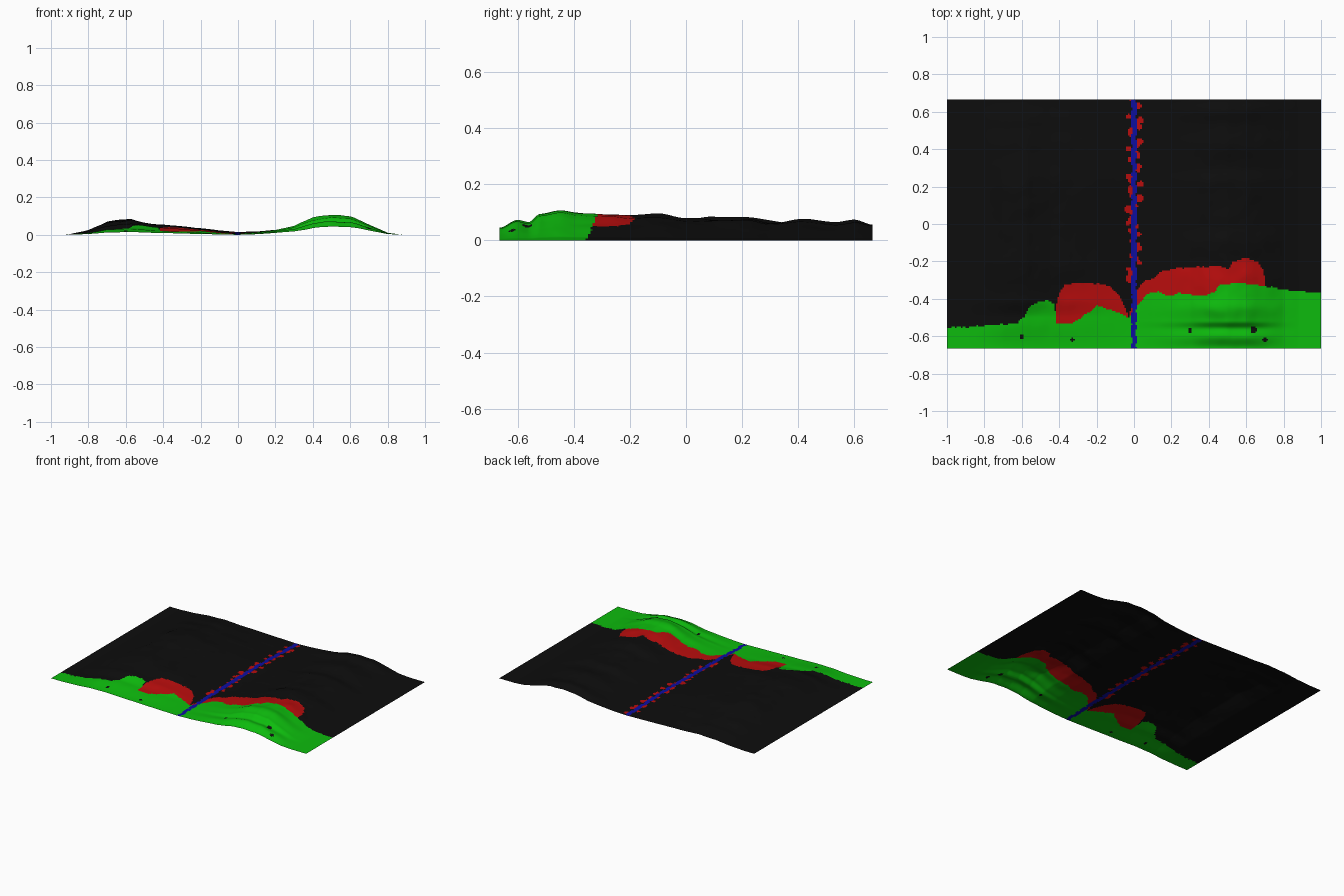
import bpy, bmesh, math, random
from mathutils import Vector, noise

if "Cube" in bpy.data.objects:
    bpy.data.objects.remove(bpy.data.objects["Cube"])

random.seed(4)
NX, NY = 240, 160
HX, HY = 1.0, 0.665


def curve(points, t, smooth=False):
    """Interpolate (t, value) pairs."""
    if t <= points[0][0]:
        return points[0][1]
    for (a, u), (b, v) in zip(points, points[1:]):
        if t <= b:
            f = (t - a) / (b - a)
            if smooth:
                f = f * f * (3 - 2 * f)
            return u + (v - u) * f
    return points[-1][1]


# Crest heights along y, and cross-sections from the river outwards
RIGHT_CREST = [(-.665, .045), (-.6, .075), (-.56, .066), (-.52, .095), (-.45, .108), (-.39, .098),
               (-.3, .097), (-.2, .088), (-.1, .094), (0, .076), (.1, .073), (.22, .08),
               (.3, .063), (.42, .073), (.53, .062), (.6, .072), (.665, .056)]
LEFT_CREST = [(-.665, .015), (-.5, .035), (-.4, .06), (-.2, .08), (0, .076), (.2, .083),
              (.4, .058), (.53, .04), (.665, .022)]
RIGHT_SECTION = [(0, 0), (.1, .08), (.2, .22), (.3, .42), (.4, .84), (.5, 1), (.6, .9),
                 (.7, .52), (.8, .1), (.88, 0)]
LEFT_SECTION = [(0, 0), (.1, .14), (.2, .32), (.35, .56), (.45, .68), (.57, 1), (.7, .82),
                (.8, .3), (.92, 0)]
RIVER_BED = [(-.665, 0), (-.3, .008), (.2, .015), (.665, .004)]


def height(x, y):
    crest, section = (RIGHT_CREST, RIGHT_SECTION) if x > 0 else (LEFT_CREST, LEFT_SECTION)
    rise = curve(section, abs(x))
    bumps = noise.noise(Vector((x * 7, y * 6, 2))) * .10 + noise.noise(Vector((x * 15, y * 13, 5))) * .05
    bed = curve(RIVER_BED, y, True) * max(0, 1 - abs(x) / .5)
    return max(0, curve(crest, y, True) * rise * (1 + bumps) + bed)


# Upper borders of the green and red ground
GREEN = [(-1, -.555), (-.85, -.55), (-.62, -.53), (-.57, -.47), (-.55, -.43), (-.47, -.41),
         (-.425, -.425), (-.415, -.53), (-.33, -.53), (-.25, -.48), (-.2, -.435), (-.12, -.46),
         (-.03, -.5), (.02, -.43), (.08, -.37), (.13, -.36), (.18, -.385), (.25, -.37),
         (.35, -.385), (.42, -.37), (.46, -.33), (.55, -.315), (.65, -.325), (.8, -.35), (1, -.37)]
RED = [(-.425, -.7), (-.42, -.46), (-.4, -.37), (-.37, -.325), (-.3, -.315), (-.2, -.32),
       (-.13, -.33), (-.08, -.38), (-.04, -.46), (-.03, -.5), (0, -.38), (.05, -.31), (.1, -.29),
       (.15, -.25), (.25, -.235), (.45, -.225), (.51, -.24), (.53, -.2), (.6, -.18), (.66, -.2),
       (.69, -.25), (.7, -.3), (.705, -.7)]

# Red patches on the river banks, dark specks in the green
PATCHES = []
for i in range(52):
    y = -.3 + i * .019
    if random.random() < .85:
        PATCHES.append((random.choice((-1, 1)) * random.uniform(.008, .034), y, random.uniform(.010, .021)))
SPECKS = [(.7, -.62, .014), (.64, -.565, .018), (.3, -.57, .01), (-.6, -.6, .012), (-.33, -.62, .01)]


def inside(spots, x, y):
    return any((x - a) ** 2 + (y - b) ** 2 < r * r for a, b, r in spots)


def ground(x, y):
    """Material index: 0 black, 1 green, 2 red, 3 blue."""
    wobble = noise.noise(Vector((3, y * 25, 1)))
    if abs(x - .008 * wobble) < .014 + .008 * noise.noise(Vector((8, y * 40, 1))):
        return 3
    ragged = .008 * noise.noise(Vector((x * 40, 0, 7)))
    if y < curve(GREEN, x) + ragged:
        return 0 if inside(SPECKS, x, y) else 1
    if y < curve(RED, x) + ragged or inside(PATCHES, x, y):
        return 2
    return 0


# Terrain sheet
bm = bmesh.new()
rows = []
for j in range(NY + 1):
    y = -HY + 2 * HY * j / NY
    rows.append([])
    for i in range(NX + 1):
        x = -HX + 2 * HX * i / NX
        rows[j].append(bm.verts.new((x, y, height(x, y))))
for j in range(NY):
    for i in range(NX):
        f = bm.faces.new((rows[j][i], rows[j][i + 1], rows[j + 1][i + 1], rows[j + 1][i]))
        c = f.calc_center_median()
        f.material_index = ground(c.x, c.y)
        f.smooth = True
mesh = bpy.data.meshes.new("terrain")
bm.to_mesh(mesh)
bm.free()

for name, color in (("dark_ground", (.004, .004, .004, 1)), ("grass_green", (.004, .5, .004, 1)),
                    ("red_ground", (.48, .004, .004, 1)), ("river_blue", (.004, .004, .36, 1))):
    mat = bpy.data.materials.new(name)
    mat.diffuse_color = color
    mat.use_nodes = True
    mat.node_tree.nodes["Principled BSDF"].inputs["Base Color"].default_value = mat.diffuse_color
    mesh.materials.append(mat)
terrain = bpy.data.objects.new("terrain", mesh)
bpy.context.collection.objects.link(terrain)
